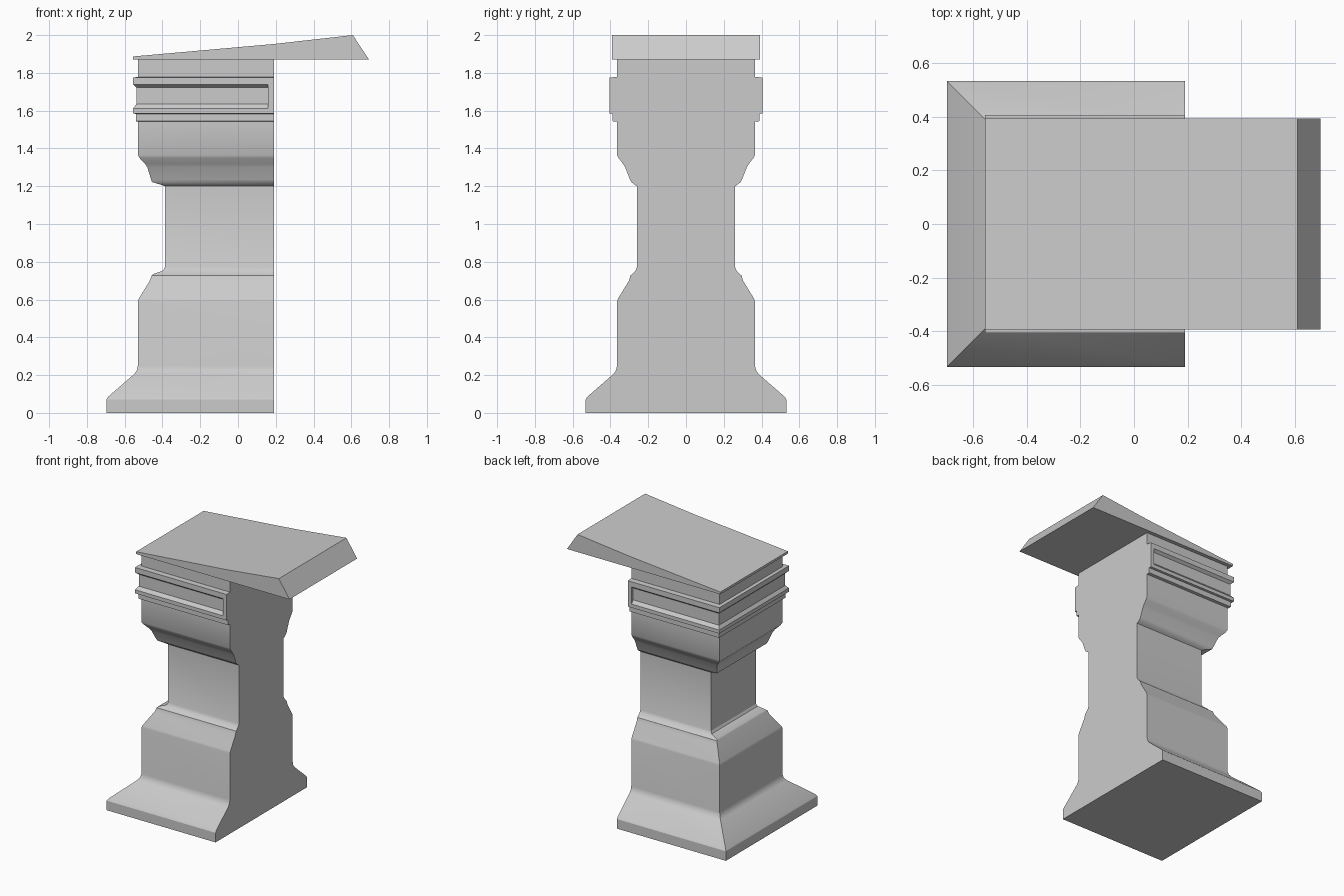
import bpy, bmesh, math

BACK_X = 0.19   # flat speaker-side plane


def finish(name, bm, smooth=True):
    bmesh.ops.recalc_face_normals(bm, faces=bm.faces)
    me = bpy.data.meshes.new(name)
    bm.to_mesh(me)
    bm.free()
    ob = bpy.data.objects.new(name, me)
    bpy.context.collection.objects.link(ob)
    if smooth:
        bpy.ops.object.select_all(action='DESELECT')
        ob.select_set(True)
        bpy.context.view_layer.objects.active = ob
        bpy.ops.object.shade_smooth_by_angle(angle=math.radians(30))
    return ob


def loft(name, rings, smooth=True):
    """Join rings of equal point count and cap both ends."""
    bm = bmesh.new()
    loops = [[bm.verts.new(p) for p in r] for r in rings]
    n = len(loops[0])
    for a, b in zip(loops, loops[1:]):
        for i in range(n):
            j = (i + 1) % n
            bm.faces.new((a[i], a[j], b[j], b[i]))
    bm.faces.new(loops[0])
    bm.faces.new(loops[-1])
    return finish(name, bm, smooth)


# Pedestal: moulded profile (z, reach in -x, half width in y), mitred on three sides
profile = [
    (0.00, 0.697, 0.532), (0.07, 0.697, 0.532), (0.085, 0.688, 0.523),
    (0.205, 0.550, 0.385), (0.225, 0.536, 0.371), (0.25, 0.53, 0.365),
    (0.59, 0.53, 0.365), (0.605, 0.525, 0.36), (0.70, 0.467, 0.302),
    (0.728, 0.457, 0.294), (0.735, 0.450, 0.285), (0.753, 0.397, 0.268),
    (0.77, 0.387, 0.26), (1.20, 0.387, 0.26), (1.207, 0.405, 0.27),
    (1.222, 0.455, 0.29), (1.235, 0.46, 0.296), (1.30, 0.480, 0.322),
    (1.318, 0.492, 0.333), (1.348, 0.52, 0.356), (1.365, 0.53, 0.365),
    # lower fillet and panelled band
    (1.542, 0.53, 0.365), (1.544, 0.54, 0.388), (1.583, 0.54, 0.388),
    (1.585, 0.555, 0.405), (1.612, 0.555, 0.405), (1.635, 0.538, 0.385),
    (1.722, 0.538, 0.385), (1.738, 0.555, 0.405), (1.776, 0.555, 0.405),
    # neck
    (1.778, 0.53, 0.365), (1.87, 0.53, 0.365),
]
loft("pedestal", [[(BACK_X, -w, z), (-x, -w, z), (-x, w, z), (BACK_X, w, z)]
                  for z, x, w in profile])

# Stops closing the band groove at the flat side
for side, s in (("front", -1), ("rear", 1)):
    loft(f"band_stop_{side}",
         [[(0.16, s * y, 1.61), (BACK_X, s * y, 1.61),
           (BACK_X, s * y, 1.74), (0.16, s * y, 1.74)] for y in (0.38, 0.405)],
         smooth=False)

# Sloping reading top with overhang
top = [(-0.555, 1.87), (-0.555, 1.887), (0.19, 1.953), (0.608, 2.0), (0.694, 1.87)]
loft("reading_top", [[(x, y, z) for x, z in top] for y in (-0.393, 0.393)])
